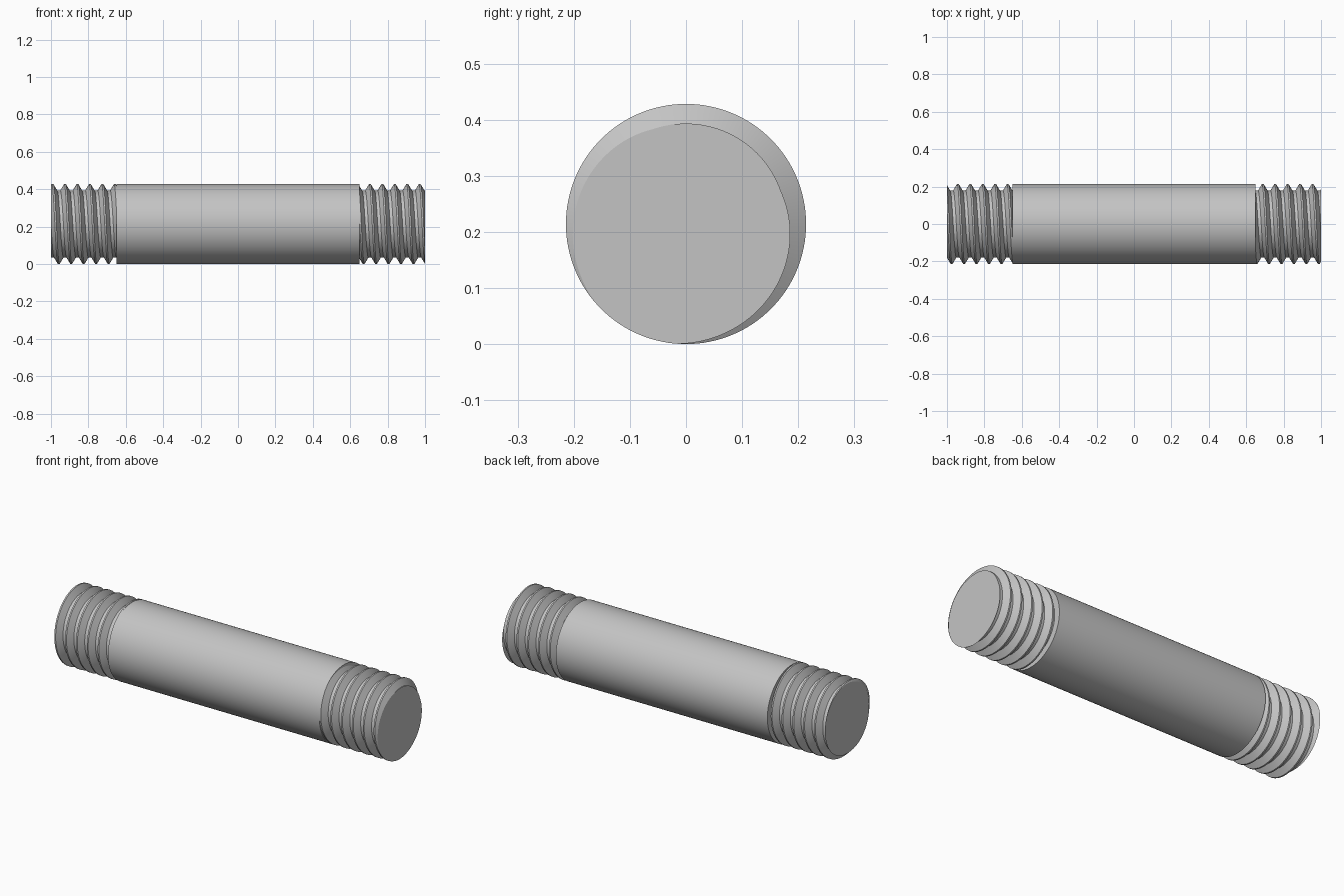
import bpy, bmesh, math
from mathutils import Vector

cube = bpy.data.objects.get("Cube")
if cube:
    bpy.data.objects.remove(cube, do_unlink=True)

RADIUS, ROOT, PITCH = 0.214, 0.179, 0.0666
SHANK, END, SIDES = 0.65, 1.0, 128

steel = bpy.data.materials.new("steel grey")
steel.use_nodes = True
colour = (0.55, 0.55, 0.55, 1)
steel.diffuse_color = colour
steel.node_tree.nodes["Principled BSDF"].inputs["Base Color"].default_value = colour


def add_part(name, bm):
    bmesh.ops.recalc_face_normals(bm, faces=bm.faces)
    mesh = bpy.data.meshes.new(name)
    bm.to_mesh(mesh)
    bm.free()
    mesh.materials.append(steel)
    part = bpy.data.objects.new(name, mesh)
    bpy.context.collection.objects.link(part)
    part.location.z = RADIUS
    bpy.ops.object.select_all(action="DESELECT")
    part.select_set(True)
    bpy.context.view_layer.objects.active = part
    bpy.ops.object.shade_smooth_by_angle(angle=math.radians(30))


def shank():
    bm = bmesh.new()
    rings = []
    for x in (-SHANK, SHANK):
        rings.append([bm.verts.new((x, RADIUS * math.cos(a), RADIUS * math.sin(a)))
                      for a in (math.tau * i / SIDES for i in range(SIDES))])
        bm.faces.new(rings[-1])
    for i in range(SIDES):
        j = (i + 1) % SIDES
        bm.faces.new((rings[0][i], rings[0][j], rings[1][j], rings[1][i]))
    add_part("shank", bm)


def thread(name, x0, x1, crest_x, crest_angle):
    """Right-hand thread between two planes, with a crest at the given place."""
    bm = bmesh.new()
    # One pitch of the tooth: flat crest, flank, flat root, flank
    tooth = [(-1 / 16, RADIUS), (1 / 16, RADIUS), (3 / 8, ROOT), (5 / 8, ROOT)]
    rows = []
    for turn in range(-9, 9):
        for offset, r in tooth:
            row = []
            for i in range(SIDES + 1):
                a = math.tau * i / SIDES
                x = crest_x + PITCH * (turn + offset + (a - crest_angle) / math.tau)
                row.append(bm.verts.new((x, r * math.cos(a), r * math.sin(a))))
            rows.append(row)
    for low, high in zip(rows, rows[1:]):
        for i in range(SIDES):
            bm.faces.new((low[i], low[i + 1], high[i + 1], high[i]))
    bmesh.ops.remove_doubles(bm, verts=bm.verts, dist=1e-5)
    # Trim both ends flat and close them
    for x, side in ((x0, -1), (x1, 1)):
        cut = bmesh.ops.bisect_plane(
            bm, geom=bm.verts[:] + bm.edges[:] + bm.faces[:], dist=1e-6,
            plane_co=Vector((x, 0, 0)), plane_no=Vector((side, 0, 0)), clear_outer=True)
        rim = [e for e in cut["geom_cut"]
               if isinstance(e, bmesh.types.BMEdge) and e.is_boundary]
        bmesh.ops.edgeloop_fill(bm, edges=rim)
    add_part(name, bm)


shank()
thread("left_thread", SHANK, END, END, math.radians(-116))
thread("right_thread", -END, -SHANK, -END, math.radians(45))
